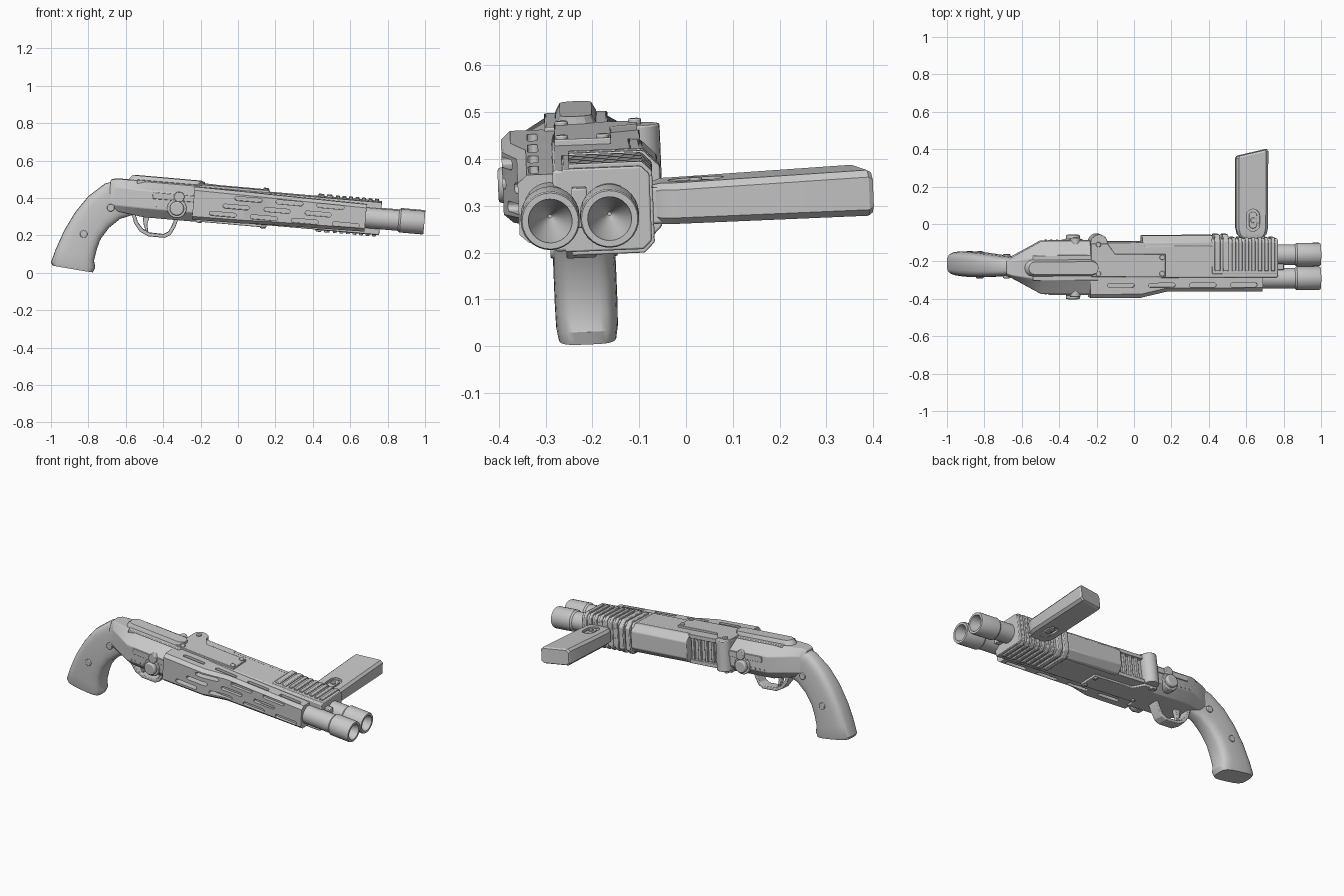
import bpy, bmesh
from math import radians, sin, cos, pi, copysign
from mathutils import Matrix, Vector

if "Cube" in bpy.data.objects:
    bpy.data.objects.remove(bpy.data.objects["Cube"])

# One light grey metal finish
grey = bpy.data.materials.new("light_grey_metal")
grey.use_nodes = True
grey.diffuse_color = (0.58, 0.58, 0.58, 1)
grey.node_tree.nodes["Principled BSDF"].inputs["Base Color"].default_value = grey.diffuse_color

# Frames: upright (slight roll) and gun (barrel axis along local x, pitched down)
AXIS_Z = 0.357
ROLL = Matrix.Translation((0, -0.23, AXIS_Z)) @ Matrix.Rotation(radians(2.3), 4, 'X')
UPRIGHT = ROLL @ Matrix.Translation((0, 0, -AXIS_Z))
GUN = ROLL @ Matrix.Rotation(radians(5), 4, 'Y')
parts = []


def loft(name, rings, frame=GUN, bevel=0):
    """Skin a list of equal-length point rings and cap both ends."""
    bm = bmesh.new()
    loops = [[bm.verts.new(frame @ Vector(p)) for p in ring] for ring in rings]
    n = len(loops[0])
    for a, b in zip(loops, loops[1:]):
        for i in range(n):
            j = (i + 1) % n
            bm.faces.new((a[i], a[j], b[j], b[i]))
    bm.faces.new(loops[0])
    bm.faces.new(loops[-1])
    bmesh.ops.recalc_face_normals(bm, faces=bm.faces)
    mesh = bpy.data.meshes.new(name)
    bm.to_mesh(mesh)
    bm.free()
    mesh.materials.append(grey)
    ob = bpy.data.objects.new(name, mesh)
    bpy.context.collection.objects.link(ob)
    parts.append(ob)
    if bevel:
        mod = ob.modifiers.new("edge", 'BEVEL')
        mod.width, mod.segments, mod.angle_limit = bevel, 2, radians(30)
    return ob


def along_u(name, pts, u0, u1, **kw):
    return loft(name, [[(u, v, w) for v, w in pts] for u in (u0, u1)], **kw)


def along_v(name, pts, v0, v1, **kw):
    return loft(name, [[(u, v, w) for u, w in pts] for v in (v0, v1)], **kw)


def along_w(name, pts, w0, w1, **kw):
    return loft(name, [[(u, v, w) for u, v in pts] for w in (w0, w1)], **kw)


def box(name, u0, u1, v0, v1, w0, w1, **kw):
    return along_u(name, [(v0, w0), (v1, w0), (v1, w1), (v0, w1)], u0, u1, **kw)


def circle(cx, cy, r, n=20):
    return [(cx + r * cos(2 * pi * i / n), cy + r * sin(2 * pi * i / n)) for i in range(n)]


def capsule(a0, a1, c, r, n=6):
    """Stadium outline running from a0 to a1 at cross position c."""
    arc = [pi * i / n - pi / 2 for i in range(n + 1)]
    right = [(a1 - r + r * cos(t), c + r * sin(t)) for t in arc]
    left = [(a0 + r - r * cos(t), c - r * sin(t)) for t in arc]
    return right + left


def cut(target, cutters):
    """Subtract the cutters from the target and discard them."""
    for c in cutters:
        mod = target.modifiers.new("cut", 'BOOLEAN')
        mod.object, mod.operation, mod.solver = c, 'DIFFERENCE', 'EXACT'
        bpy.context.view_layer.objects.active = target
        bpy.ops.object.modifier_apply(modifier=mod.name)
        parts.remove(c)
        bpy.data.objects.remove(c)


# Barrels with flared muzzles and tapering bores
barrel_profile = [(.4, .055), (.862, .055), (.872, .063), (.992, .063), (1, .06),
                  (1, .047), (.985, .045), (.88, .004)]
for side, v in (("right", -.0635), ("left", .0635)):
    loft(side + "_barrel", [[(u, y, z) for y, z in circle(v, 0, r, 28)] for u, r in barrel_profile])
box("barrel_lug", .7, .8, -.017, .017, -.035, .05, bevel=.004)


# Receiver: faceted body, narrow at the rear
def receiver_ring(u, hw, tw, top, low):
    half = [(tw, top), (hw, .045), (hw, -.05), (hw * .65, low)]
    return [(u, v, w) for v, w in half] + [(u, -v, w) for v, w in reversed(half)]


loft("receiver", [receiver_ring(-.69, .045, .03, .08, -.07), receiver_ring(-.66, .055, .04, .09, -.08),
                  receiver_ring(-.5, .142, .065, .091, -.1), receiver_ring(-.22, .142, .065, .091, -.1)], bevel=.004)
loft("top_rail", [[(u, v, w) for u, v in capsule(-.6 + i, -.2, 0, r)]
                  for i, r, w in ((0, .048, .08), (.01, .043, .1), (.025, .034, .117))])
box("rail_base", -.55, -.2, -.068, .068, .07, .096, bevel=.004)
for s in (-1, 1):
    # Cross bolt knobs, side plates and pins
    along_v("bolt_knob", circle(-.325, -.035, .052, 24), 0, s * .15, bevel=.004)
    along_v("bolt_cap", circle(-.325, -.035, .038, 24), 0, s * .172, bevel=.007)
    along_v("selector_knob", circle(-.318, .027, .028), 0, s * .158, bevel=.004)
    box("receiver_side_plate", -.46, -.22, s * .1, s * .147, .005, .04, bevel=.003)
    for i in range(4):
        along_v("receiver_pin", circle(-.47 + i * .03, -.04, .006, 10), 0, s * .146)


# Pistol grip: rounded sections between back and front edges
def grip_ring(back, front, hw, n=28):
    b, f = Vector((back[0], .006, back[1])), Vector((front[0], .006, front[1]))
    mid, half = (b + f) / 2, (f - b) / 2
    ring = []
    for i in range(n):
        c, s = cos(2 * pi * i / n), sin(2 * pi * i / n)
        ring.append(mid + half * copysign(abs(c) ** .55, c) + Vector((0, hw * copysign(abs(s) ** .55, s), 0)))
    return ring


grip = [((-.62, .5), (-.56, .31), .045), ((-.71, .478), (-.63, .288), .052), ((-.8, .41), (-.69, .24), .06),
        ((-.87, .325), (-.735, .18), .065), ((-.93, .225), (-.755, .125), .067), ((-.975, .125), (-.77, .065), .067),
        ((-1, .056), (-.763, .03), .066), ((-.992, .04), (-.775, .003), .062)]
loft("pistol_grip", [grip_ring(*g) for g in grip], frame=UPRIGHT)
along_v("grip_screw", circle(-.825, .21, .02), -.066, .078, frame=UPRIGHT, bevel=.003)
along_v("neck_pin", circle(-.68, .35, .02), -.06, .068, frame=UPRIGHT, bevel=.003)

# Trigger guard strap and trigger
guard = [(-.57, .32), (-.555, .265), (-.525, .222), (-.48, .196), (-.39, .188), (-.36, .203), (-.335, .245), (-.315, .3)]
rings = []
for x, z in guard:
    n = (Vector((-.44, .31)) - Vector((x, z))).normalized() * .02
    rings.append([(x, -.032, z), (x, .032, z), (x + n.x, .032, z + n.y), (x + n.x, -.032, z + n.y)])
loft("trigger_guard", rings, frame=UPRIGHT, bevel=.004)
along_v("trigger", [(-.51, .31), (-.505, .26), (-.49, .215), (-.48, .218), (-.485, .26), (-.47, .31)],
        -.014, .014, frame=UPRIGHT, bevel=.003)


# Slotted handguard over the right barrel
def guard_ring(u, o, h):
    return [(u, v, w) for v, w in ((-.01, -h), (.02 - o, -h), (-o, .018 - h), (-o, h - .018), (.02 - o, h), (-.01, h))]


handguard = loft("handguard", [guard_ring(-.24, .162, .088), guard_ring(.03, .162, .085),
                               guard_ring(.17, .13, .081), guard_ring(.685, .13, .073)])


def slot(u0, u1, pos, angle):
    n = Vector((0, cos(angle), sin(angle)))
    t = Vector((0, -sin(angle), cos(angle)))
    base = Vector((0, *pos))
    return loft("slot_cutter", [[Vector((u, 0, 0)) + base + t * c + n * d for u, c in capsule(u0, u1, 0, .011)]
                                for d in (-.018, .09)])


cutters = []
for i in range(4):
    u = -.15 + .22 * i
    for s in (-1, 1):
        cutters.append(slot(u, u + .145, (-.095, s * .076), s * pi / 2))
    cutters.append(slot(u, u + .145, (-.13, -.045), pi))
    if i < 3:
        cutters.append(slot(u + .13, u + .275, (-.13, .046), pi))
        cutters.append(slot(u + .07, u + .21, (-.13, 0), pi))
cut(handguard, cutters)

# Central housing, smooth forend cover and the ribbed pump
box("barrel_housing", -.23, .765, -.055, .115, -.087, .087, bevel=.006)


def forend(name, u0, u1, v0, v1, h, c=.035, **kw):
    along_u(name, [(v0, -h), (v1 - c, -h), (v1, c - h), (v1, h - c), (v1 - c, h), (v0, h)], u0, u1, **kw)


forend("forend_cover", .04, .42, -.03, .17, .084, bevel=.005)
forend("pump_body", .41, .765, -.035, .152, .089, .018, bevel=.004)
for i in range(2):
    forend("pump_band", .425 + i * .045, .455 + i * .045, -.02, .175, .099, bevel=.004)
for i in range(7):
    u = .518 + i * .035
    forend("pump_rib", u, u + .02, -.02, .158, .098, .022, bevel=.003)

# Side window with upright bars
for w in (-.075, .075):
    box("window_frame", -.15, .05, .05, .135, w - .012, w + .012, bevel=.003)
for i in range(4):
    u = -.12 + i * .045
    box("window_bar", u, u + .018, .1, .13, -.07, .07, bevel=.003)

# Hinge bracket, cover plates and screws
along_w("hinge_post", circle(-.195, .132, .046, 24), -.085, .096, bevel=.004)
box("hinge_block", -.24, -.15, .05, .132, -.085, .094, bevel=.004)
plate = [(-.238, -.048), (.16, -.048), (.16, .073), (-.11, .073), (-.15, .13), (-.238, .13)]
along_w("top_plate", plate, .08, .1, bevel=.003)
along_w("bottom_plate", plate, -.1, -.08, bevel=.003)
for u, v in ((-.2, -.032), (-.2, .125), (.142, -.032), (.142, .055)):
    along_w("plate_screw", circle(u, v, .014, 14), .09, .108, bevel=.003)
    along_w("plate_screw", circle(u, v, .014, 14), -.106, -.09, bevel=.003)

# Side foregrip with a release button on both faces
box("foregrip_mount", .575, .7, .1, .235, -.042, .036, bevel=.006)


def handle_ring(v, lean, hw, low, top):
    c = .014
    outline = [(hw - c, low), (hw, low + c), (hw, top - c), (hw - c, top),
               (c - hw, top), (-hw, top - c), (-hw, low + c), (c - hw, low)]
    return [(.631 + u, v + lean * u, w) for u, w in outline]


foregrip = loft("foregrip", [handle_ring(.155, 0, .06, -.038, .04), handle_ring(.175, 0, .078, -.043, .045),
                             handle_ring(.21, 0, .086, -.043, .045), handle_ring(.6, .23, .086, -.042, .056),
                             handle_ring(.61, .23, .08, -.036, .05)])
oval = [(u, v) for v, u in capsule(.19, .31, .635, .036)]
cut(foregrip, [along_w("oval_cutter", oval, a, b) for a, b in ((.034, .1), (-.1, -.031))])
button = [(u, v) for v, u in capsule(.205, .295, .635, .022)]
along_w("release_button", button, -.04, .043, bevel=.003)
along_w("button_pin", circle(.635, .25, .014, 14), -.046, .05, bevel=.002)

# Smooth round surfaces while keeping hard edges crisp
bpy.ops.object.select_all(action='DESELECT')
for ob in parts:
    ob.select_set(True)
bpy.context.view_layer.objects.active = parts[0]
bpy.ops.object.shade_smooth_by_angle(angle=radians(30))
